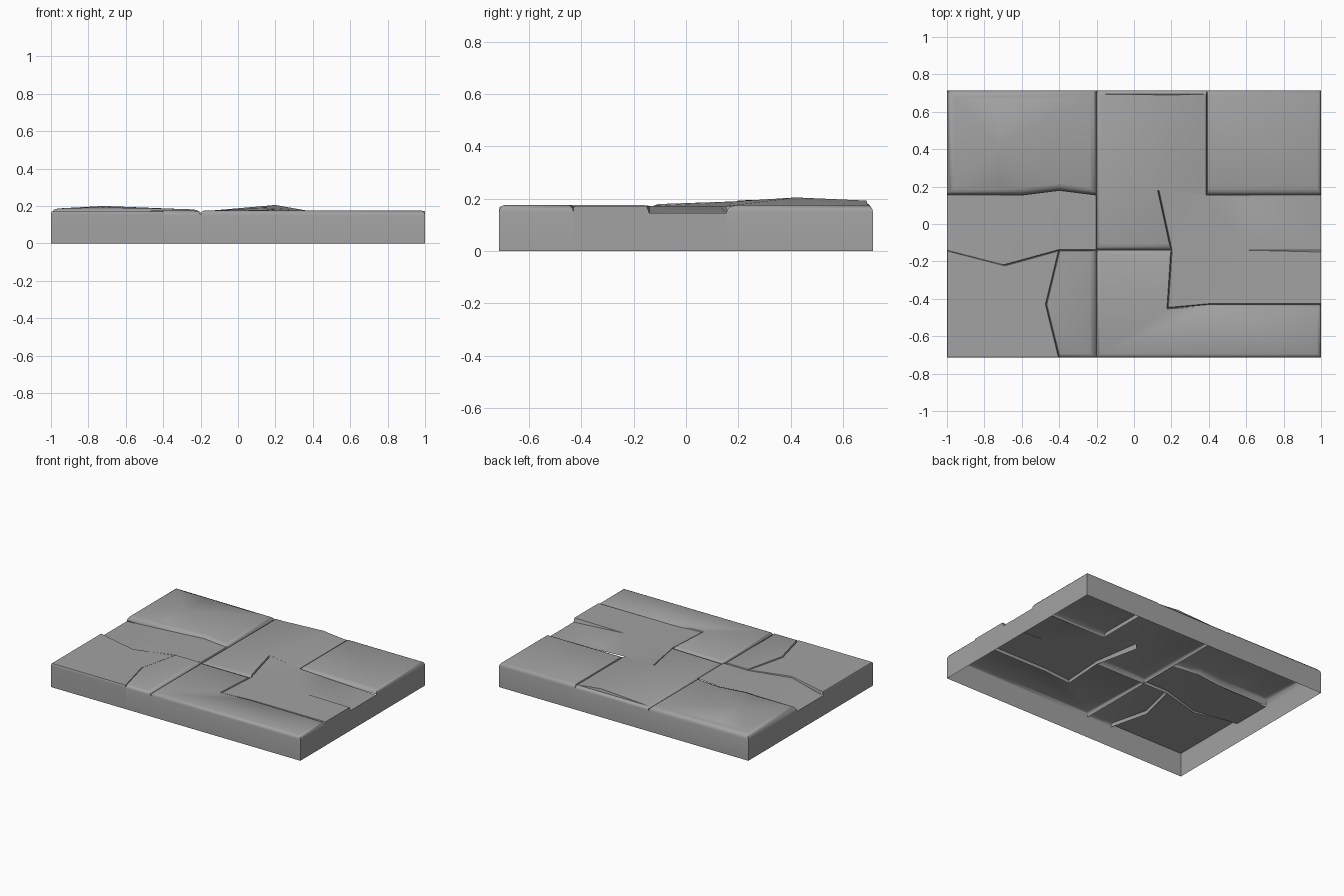
import bpy
import bmesh
import math
from mathutils import Vector
from mathutils.geometry import delaunay_2d_cdt

cube = bpy.data.objects.get("Cube")
if cube:
    bpy.data.objects.remove(cube, do_unlink=True)

stone_grey = bpy.data.materials.new("stone_grey")
stone_grey.use_nodes = True
GREY = (0.36, 0.36, 0.36, 1)
stone_grey.diffuse_color = GREY
stone_grey.node_tree.nodes["Principled BSDF"].inputs["Base Color"].default_value = GREY

# Slab edges, shared joint lines and the groove level
LEFT, RIGHT, FRONT, BACK = -1, 1, -0.714, 0.714
JOINT, ROW, MID, SEAM, STEP = -0.2, 0.155, -0.14, 0.39, -0.43
GROOVE = 0.15
# Edge bevel widths
none, crack, soft, wide = 0, 0.004, 0.02, 0.036


def on_border(a, b):
    """True for an edge that runs along the outside of the slab."""
    return any(abs(a[k] - b[k]) < 1e-4 and abs(abs(a[k]) - limit) < 1e-4
               for k, limit in enumerate((RIGHT, BACK)))


def inset_corner(prev, here, after, w_in, w_out):
    """Move a corner inward by the width of each edge that meets there."""
    d1, d2 = (here - prev).normalized(), (after - here).normalized()
    n1, n2 = Vector((-d1.y, d1.x)), Vector((-d2.y, d2.x))
    det = n1.cross(n2)
    if abs(det) < 0.2:
        return here + (n1 + n2).normalized() * math.sqrt(w_in * w_out)
    return here + Vector((w_in * n2.y - w_out * n1.y, n1.x * w_out - n2.x * w_in)) / det


def stone(name, outline, height, peaks=()):
    """Counter-clockwise outline of (x, y, bevel width of the next edge)."""
    pts = [Vector(p[:2]) for p in outline]
    widths = [p[2] for p in outline]
    n = len(pts)
    bm = bmesh.new()

    # Foot ring, then the rounded rim from groove to top
    tops = [height(p.x, p.y) for p in pts]
    rings = [[bm.verts.new((p.x, p.y, 0)) for p in pts]]
    inner = []
    for spread, rise in ((0, 0), (0.12, 0.4), (0.45, 0.82), (1, 1)):
        ring = []
        inner = []
        for i, p in enumerate(pts):
            q = inset_corner(pts[i - 1], p, pts[(i + 1) % n],
                             widths[i - 1] * spread, widths[i] * spread)
            low = min(GROOVE, tops[i])
            ring.append(bm.verts.new((q.x, q.y, low + (tops[i] - low) * rise)))
            inner.append(q)
        rings.append(ring)
    for level in range(len(rings) - 1):
        for i in range(n):
            j = (i + 1) % n
            border = on_border(pts[i], pts[j])
            if border or (level > 0 and widths[i] > 0):
                a, b = rings[level], rings[level + 1]
                bm.faces.new((a[i], a[j], b[j], b[i]))

    # Top surface, with extra points where it folds
    flat = inner + [Vector(p) for p in peaks]
    cap = rings[-1] + [bm.verts.new((p[0], p[1], height(*p))) for p in peaks]
    edges = [(i, (i + 1) % n) for i in range(n)]
    verts, _, faces, origin, _, _ = delaunay_2d_cdt(flat, edges, [], 1, 1e-5)
    lookup = []
    for v, src in zip(verts, origin):
        lookup.append(cap[src[0]] if src else bm.verts.new((v.x, v.y, height(v.x, v.y))))
    for f in faces:
        corners = [lookup[k] for k in f]
        if len(set(corners)) > 2 and not bm.faces.get(corners):
            bm.faces.new(corners)

    bmesh.ops.delete(bm, geom=[v for v in bm.verts if not v.link_faces], context="VERTS")
    bmesh.ops.remove_doubles(bm, verts=bm.verts[:], dist=1e-5)
    mesh = bpy.data.meshes.new(name)
    bm.to_mesh(mesh)
    bm.free()
    mesh.materials.append(stone_grey)
    mesh.shade_smooth()
    mesh.set_sharp_from_angle(angle=math.radians(50))
    obj = bpy.data.objects.new(name, mesh)
    bpy.context.collection.objects.link(obj)


# Back row
stone("back_left_stone",
      [(LEFT, ROW, wide), (-0.6, ROW, wide), (-0.4, 0.18, wide), (JOINT, ROW, wide),
       (JOINT, BACK, wide), (LEFT, BACK, wide)],
      lambda x, y: 0.2 - 0.02 * abs(x + 0.72) - 0.03 * abs(y - 0.42),
      [(-0.72, 0.42), (-0.72, 0.67), (-0.72, 0.2)])
stone("back_middle_stone",
      [(JOINT, MID, wide), (0.2, MID, crack), (0.13, 0.18, none), (SEAM, ROW, crack),
       (SEAM, BACK, soft), (JOINT, BACK, soft), (JOINT, ROW, soft)],
      lambda x, y: max(0.172, 0.205 - 0.065 * max(0.2 - x, 2.5 * (x - 0.2))
                       - 0.045 * abs(y - 0.42)),
      [(0.2, 0.42), (0.2, 0.69)])
stone("back_right_stone",
      [(SEAM, ROW, wide), (RIGHT, ROW, soft), (RIGHT, BACK, soft), (SEAM, BACK, crack)],
      lambda x, y: 0.176)


# Middle row, worn down toward the outer edges
def right_wear(x, y):
    if y > 0.16:
        return 0.188
    return 0.172 - (0.068 * max(0, x - 0.6) if y > -0.145 else 0)


stone("middle_right_stone",
      [(0.18, -0.45, crack), (0.4, STEP, crack), (RIGHT, STEP, none), (RIGHT, -0.15, none),
       (RIGHT, MID, none), (RIGHT, ROW, none), (SEAM, ROW, none), (0.13, 0.18, crack),
       (0.2, MID, crack)],
      right_wear,
      [(0.6, -0.15), (0.6, MID), (0.6, 0.13)])
stone("middle_left_stone",
      [(LEFT, MID, none), (-0.69, -0.22, crack), (-0.4, MID, crack), (JOINT, MID, crack),
       (JOINT, ROW, none), (-0.4, 0.18, none), (-0.6, ROW, none), (LEFT, ROW, none)],
      lambda x, y: 0.17 - 0.062 * max(0, -0.6 - x),
      [(-0.6, 0), (-0.6, MID)])

# Front row
stone("front_left_stone",
      [(LEFT, FRONT, crack), (-0.4, FRONT, crack), (-0.47, STEP, crack), (-0.4, MID, crack),
       (-0.69, -0.22, crack), (LEFT, MID, crack)],
      lambda x, y: 0.171)
stone("front_wedge_stone",
      [(-0.4, FRONT, soft), (JOINT, FRONT, wide), (JOINT, MID, crack), (-0.4, MID, crack),
       (-0.47, STEP, crack)],
      lambda x, y: 0.175)
stone("front_right_stone",
      [(JOINT, FRONT, soft), (RIGHT, FRONT, soft), (RIGHT, STEP, soft), (0.4, STEP, crack),
       (0.18, -0.45, crack), (0.2, MID, soft), (JOINT, MID, soft)],
      lambda x, y: 0.176)
